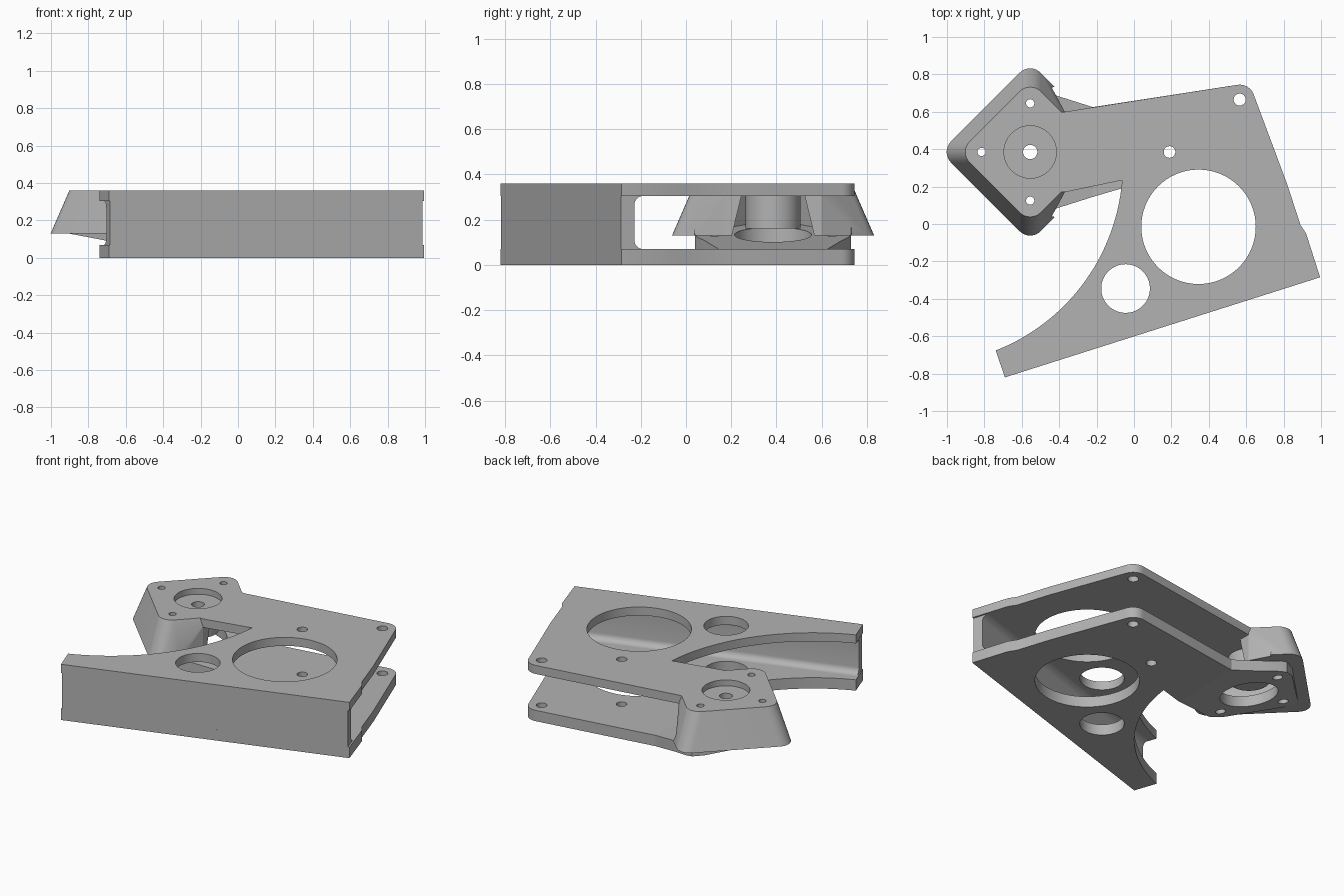
import bpy, bmesh
from math import sin, cos, pi, radians

if "Cube" in bpy.data.objects:
    bpy.data.objects.remove(bpy.data.objects["Cube"])

grey = bpy.data.materials.new("mid grey")
grey.use_nodes = True
COLOUR = (0.45, 0.45, 0.45, 1)
grey.diffuse_color = COLOUR
grey.node_tree.nodes["Principled BSDF"].inputs["Base Color"].default_value = COLOUR

HX, HY = -0.555, 0.385          # head centre
TOP, UNDER, LOW = 0.36, 0.305, 0.07


def prism(name, lower, z0, z1, upper=None):
    """Closed solid between two outlines with matching point counts."""
    bm = bmesh.new()
    a = [bm.verts.new((x, y, z0)) for x, y in lower]
    b = [bm.verts.new((x, y, z1)) for x, y in upper or lower]
    n = len(a)
    bm.faces.new(a)
    bm.faces.new(b)
    for i in range(n):
        j = (i + 1) % n
        bm.faces.new((a[i], a[j], b[j], b[i]))
    bmesh.ops.recalc_face_normals(bm, faces=bm.faces)
    mesh = bpy.data.meshes.new(name)
    bm.to_mesh(mesh)
    bm.free()
    mesh.materials.append(grey)
    ob = bpy.data.objects.new(name, mesh)
    bpy.context.collection.objects.link(ob)
    return ob


def arc(cx, cy, r, start, end, steps):
    return [(cx + r * cos(radians(start + (end - start) * i / steps)),
             cy + r * sin(radians(start + (end - start) * i / steps)))
            for i in range(steps + 1)]


def diamond(reach, r):
    """Square on its corner, with rounded corners."""
    pts = []
    for q in range(0, 360, 90):
        d = reach - r * 2 ** 0.5
        pts += arc(HX + d * cos(radians(q)), HY + d * sin(radians(q)), r, q - 45, q + 45, 8)
    return pts


def combine(ob, other, operation):
    mod = ob.modifiers.new(operation.lower(), "BOOLEAN")
    mod.operation, mod.object, mod.solver = operation, other, "EXACT"
    bpy.context.view_layer.objects.active = ob
    bpy.ops.object.modifier_apply(modifier=mod.name)
    bpy.data.objects.remove(other)


def drill(ob, x, y, r, z0=-0.1, z1=0.5):
    combine(ob, prism("drill", arc(x, y, r, 0, 354.375, 63), z0, z1), "DIFFERENCE")


# Plate outline shared by both plates; only the neck differs
def plate(name, z0, z1, neck, start):
    outline = [(-0.69, -0.82), (0.995, -0.285), (0.92, -0.05), (0.89, -0.005), (0.82, 0.21)]
    outline += arc(0.565, 0.665, 0.08, 18, 99, 10)
    outline += neck + arc(-1.13, 0.32, 1.07, start, -68.6, 40)
    ob = prism(name, outline, z0, z1)
    for x, y, r in ((0.345, -0.015, 0.306), (-0.045, -0.345, 0.13),
                    (0.19, 0.385, 0.031), (0.565, 0.665, 0.032)):
        drill(ob, x, y, r)
    return ob


top_plate = plate("top_plate", UNDER, TOP, [(-0.37, 0.60), (-0.4, 0.6), (-0.4, 0.17), (-0.37, 0.17)], -4.6)
bottom_plate = plate("bottom_plate", 0, LOW, [(-0.22, 0.625), (-0.22, 0.145)], -7)

# Tapered hollow head, open toward the plates
head = prism("head", diamond(0.48, 0.08), 0.13, TOP, diamond(0.38, 0.08))
combine(head, prism("cavity", diamond(0.375, 0.07), 0.1, UNDER, diamond(0.325, 0.07)), "DIFFERENCE")
mouth = [(-0.44, 0.73), (-0.37, 0.60), (-0.37, 0.17), (-0.44, 0.04), (0, 0), (0, 0.8)]
combine(head, prism("mouth", mouth, 0, 0.5), "DIFFERENCE")
combine(top_plate, head, "UNION")

# Centre boss with counterbore and through hole
combine(top_plate, prism("boss", arc(HX, HY, 0.122, 0, 354.375, 63), 0.16, 0.33), "UNION")
drill(top_plate, HX, HY, 0.14, 0.322, 0.5)
screws = ((HX - 0.26, HY), (HX, HY + 0.26), (HX, HY - 0.26))
drill(top_plate, HX, HY, 0.038)
for x, y in screws:
    drill(top_plate, x, y, 0.022)
top_plate.name = "top_plate_and_head"

# Ramped floor rising from the bottom plate to the head
half = [(-0.41, 0.3), (-0.5, 0.335), (-0.555, 0.345), (-0.62, 0.315), (-0.88, 0.055)]
outline = [(-0.22, 0.145), (-0.22, 0.625)] + [(x, HY + d) for x, d in half]
outline += [(-0.9, HY)] + [(x, HY - d) for x, d in reversed(half)]
ramp = prism("ramp_floor", outline, 0, LOW)
drill(ramp, HX, HY, 0.17)
for x, y in screws:
    drill(ramp, x, y, 0.03)
for v in ramp.data.vertices:
    v.co.z += -0.19 * (v.co.x + 0.22)

# Front wall: filleted channel section swept along the front edge
section = [(0, LOW), (0, UNDER)]
section += arc(0.103, UNDER - 0.04, 0.04, 90, 180, 8)
section += arc(0.103, LOW + 0.04, 0.04, 180, 270, 8)
wall = prism("front_wall", section, 0.005, 1.758)
ux, uy = 0.953, 0.3026
for v in wall.data.vertices:
    t, z, s = v.co
    v.co = (-0.69 + ux * s - uy * t, -0.82 + uy * s + ux * t, z)
bm = bmesh.new()
bm.from_mesh(wall.data)
bmesh.ops.recalc_face_normals(bm, faces=bm.faces)
bm.to_mesh(wall.data)
bm.free()

# Smooth the round parts, keep edges crisp
for ob in (top_plate, bottom_plate, ramp, wall):
    bpy.ops.object.select_all(action="DESELECT")
    ob.select_set(True)
    bpy.context.view_layer.objects.active = ob
    bpy.ops.object.shade_smooth_by_angle(angle=radians(25))
